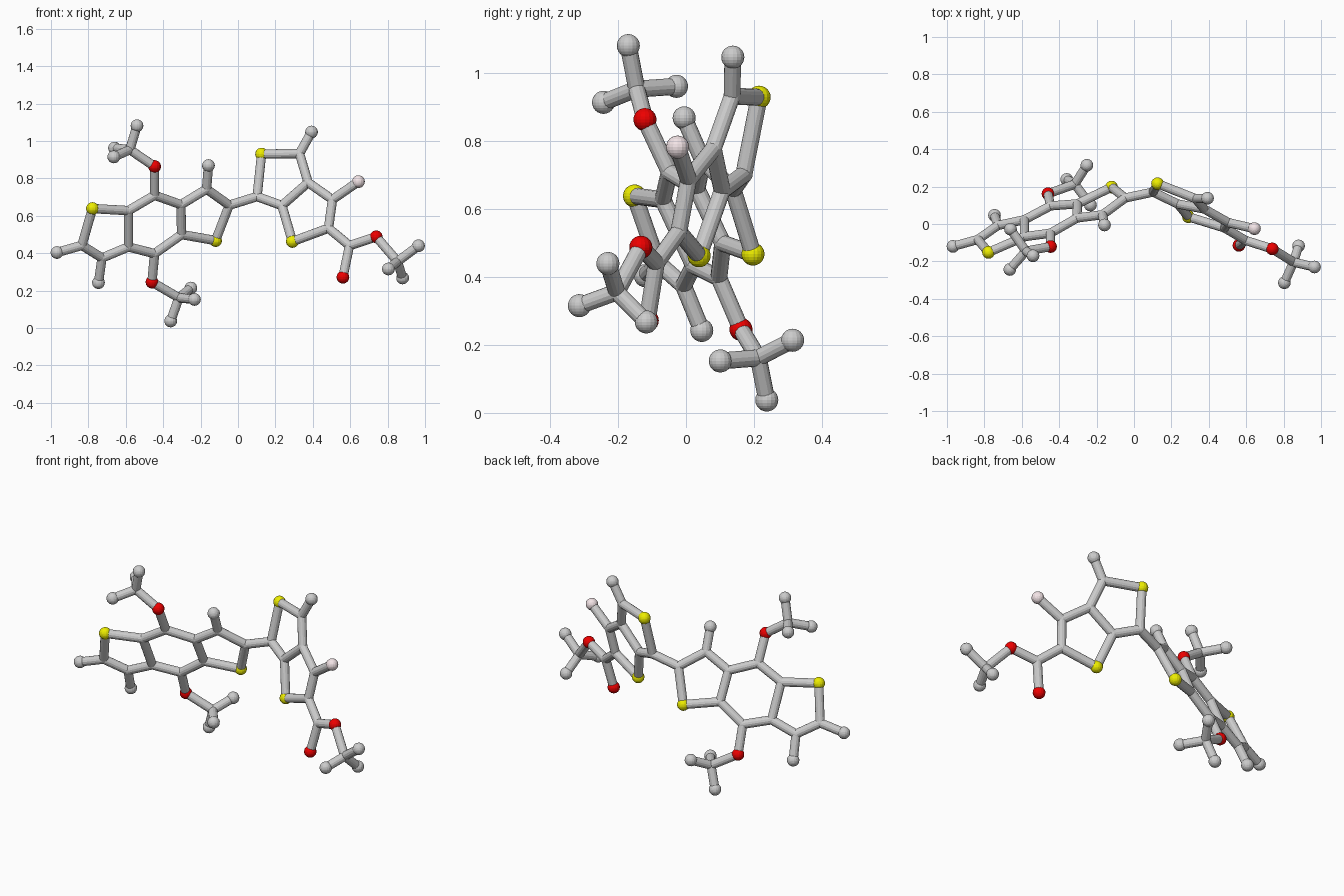
import bpy, bmesh
from mathutils import Vector, Matrix

if "Cube" in bpy.data.objects:
    bpy.data.objects.remove(bpy.data.objects["Cube"])

STICK, JOINT, BALL = 0.025, 0.026, 0.034

# Each fused ring system is flat: give x, z and let its plane supply y
def left_plane(x, z):
    return Vector((x, 0.465 + 0.409 * x - 0.467 * z, z))

def right_plane(x, z):
    return Vector((x, 0.043 - 0.396 * x + 0.239 * z, z))

left = {
    "s1": (-.778, .639), "c2": (-.835, .442), "c3": (-.727, .375),
    "c3a": (-.586, .434), "c7a": (-.586, .628), "c4": (-.446, .71),
    "c4a": (-.305, .66), "c8a": (-.302, .50), "c8": (-.446, .398),
    "c5": (-.168, .743), "c6": (-.047, .657), "s2": (-.12, .468),
    "o1": (-.446, .864), "o2": (-.46, .246),
    "h2": (-.968, .404), "h3": (-.746, .243), "h5": (-.158, .869),
}
right = {
    "ca": (.102, .703), "s3": (.126, .93), "cb": (.329, .933),
    "cc": (.375, .778), "cd": (.235, .655), "s4": (.291, .463),
    "ce": (.484, .534), "cf": (.505, .687), "f1": (.644, .783),
    "hb": (.393, 1.048), "cg": (.596, .441), "o3": (.561, .272),
    "o4": (.739, .488),
}
atoms = {k: left_plane(*v) for k, v in left.items()}
atoms.update({k: right_plane(*v) for k, v in right.items()})

# Three-pronged end groups: parent, centre, three tips
prongs = [
    ("o1", (-.578, -.145, .954), [(-.54, -.17, 1.082), (-.664, -.243, .915), (-.66, -.028, .962)]),
    ("o2", (-.316, .213, .162), [(-.252, .314, .214), (-.233, .101, .153), (-.36, .238, .038)]),
    ("o4", (.853, -.204, .356), [(.965, -.23, .44), (.804, -.314, .316), (.88, -.117, .268)]),
]

# Bonds as chains of atom names
chains = [
    "s1 c2 c3 c3a c7a s1", "c3a c8 c8a c4a c4 c7a", "c4a c5 c6 s2 c8a",
    "c2 h2", "c3 h3", "c5 h5", "c4 o1", "c8 o2", "c6 ca",
    "ca s3 cb cc cd ca", "cd s4 ce cf cc", "cb hb", "cf f1",
    "ce cg o3", "cg o4",
]
bonds = []
for chain in chains:
    n = chain.split()
    bonds += [(atoms[a], atoms[b]) for a, b in zip(n, n[1:])]
for i, (parent, centre, tips) in enumerate(prongs):
    c = atoms["c_end%d" % i] = Vector(centre)
    bonds.append((atoms[parent], c))
    for j, t in enumerate(tips):
        atoms["h_end%d%d" % (i, j)] = Vector(t)
        bonds.append((c, Vector(t)))


def finish(name, bm, colour=None):
    me = bpy.data.meshes.new(name)
    bm.to_mesh(me)
    bm.free()
    ob = bpy.data.objects.new(name, me)
    bpy.context.collection.objects.link(ob)
    if colour:
        mat = bpy.data.materials.new(name + "_colour")
        mat.diffuse_color = colour
        mat.use_nodes = True
        mat.node_tree.nodes["Principled BSDF"].inputs["Base Color"].default_value = mat.diffuse_color
        me.materials.append(mat)


def balls(name, letter, radius, colour=None):
    bm = bmesh.new()
    for key, p in atoms.items():
        if key[0] == letter:
            bmesh.ops.create_uvsphere(bm, u_segments=16, v_segments=12, radius=radius,
                                      matrix=Matrix.Translation(p))
    finish(name, bm, colour)


# Sticks between atoms
bm = bmesh.new()
for a, b in bonds:
    d = b - a
    m = Matrix.Translation((a + b) / 2) @ d.to_track_quat('Z', 'Y').to_matrix().to_4x4()
    bmesh.ops.create_cone(bm, cap_ends=True, segments=14, radius1=STICK, radius2=STICK,
                          depth=d.length, matrix=m)
finish("bond_sticks", bm)

# Joints and coloured balls
balls("carbon_joints", "c", JOINT)
balls("hydrogen_balls", "h", BALL)
balls("sulfur_balls", "s", BALL, (0.85, 0.85, 0.0, 1))
balls("oxygen_balls", "o", BALL, (0.85, 0.0, 0.0, 1))
balls("fluorine_ball", "f", BALL, (0.9, 0.78, 0.8, 1))
